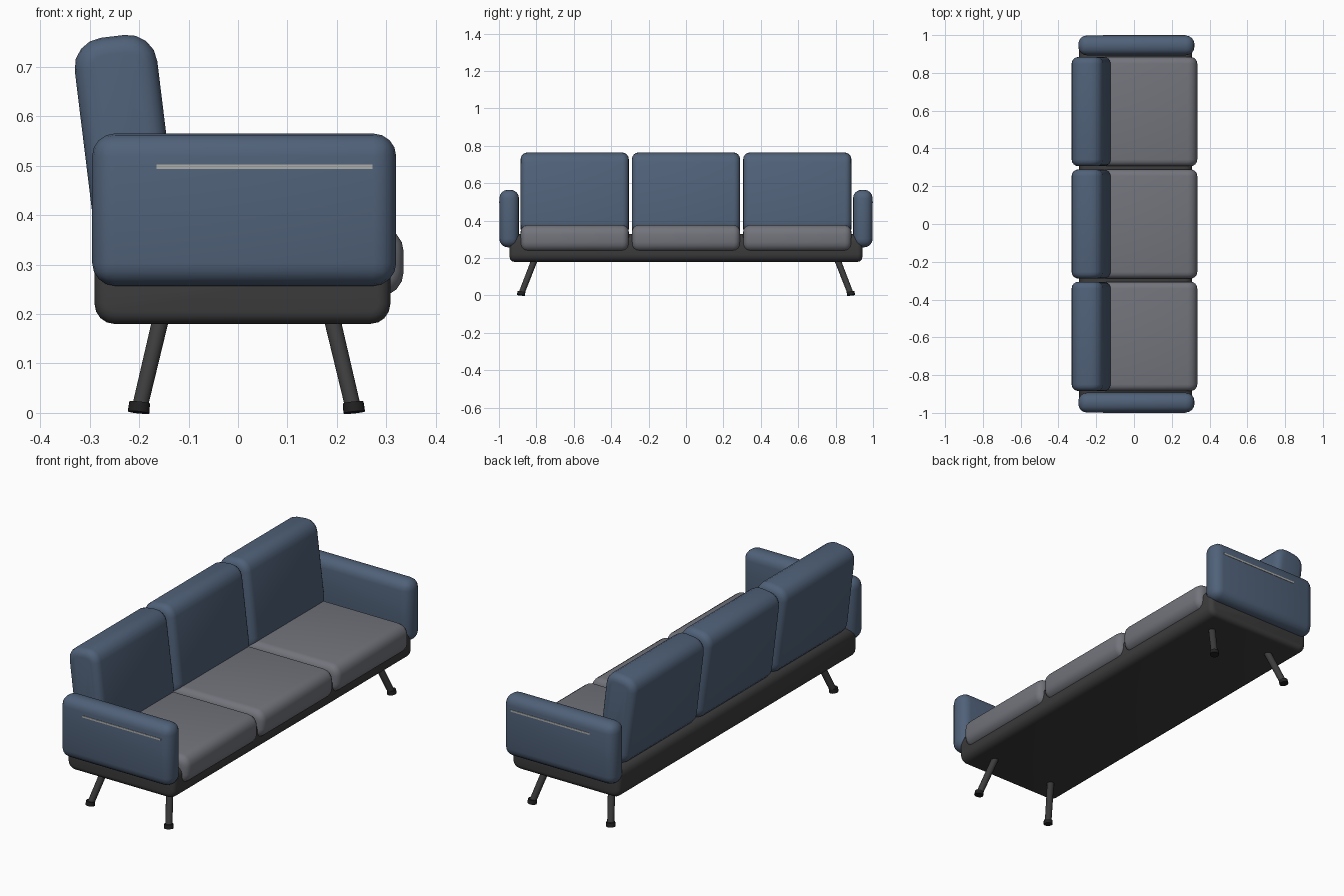
import bpy, bmesh, math
from mathutils import Vector, Matrix

if "Cube" in bpy.data.objects:
    bpy.data.objects.remove(bpy.data.objects["Cube"])


def material(name, rgb):
    m = bpy.data.materials.new(name)
    m.diffuse_color = (*rgb, 1)
    m.use_nodes = True
    m.node_tree.nodes["Principled BSDF"].inputs["Base Color"].default_value = m.diffuse_color
    return m


BLUE = material("blue_fabric", (0.08, 0.12, 0.19))
GREY = material("grey_fabric", (0.17, 0.175, 0.2))
DARK = material("dark_frame", (0.045, 0.045, 0.047))
BLACK = material("black_foot", (0.015, 0.015, 0.015))
METAL = material("metal_trim", (0.42, 0.42, 0.4))


def finish(bm, name, mat, angle=40):
    bmesh.ops.recalc_face_normals(bm, faces=bm.faces[:])
    me = bpy.data.meshes.new(name)
    bm.to_mesh(me)
    bm.free()
    me.materials.append(mat)
    ob = bpy.data.objects.new(name, me)
    bpy.context.collection.objects.link(ob)
    bpy.ops.object.select_all(action='DESELECT')
    ob.select_set(True)
    bpy.context.view_layer.objects.active = ob
    bpy.ops.object.shade_smooth_by_angle(angle=math.radians(angle))
    return ob


def block(name, mat, lo, hi, side_r=0, end_r=0, all_r=0, tilt=0):
    """Padded box: side_r rounds the edges along y, end_r the rims at both y ends."""
    lo, hi = Vector(lo), Vector(hi)
    size, centre = hi - lo, (lo + hi) / 2
    bm = bmesh.new()
    bmesh.ops.create_cube(bm, size=1)
    bmesh.ops.scale(bm, vec=size, verts=bm.verts)
    if all_r:
        bmesh.ops.bevel(bm, geom=bm.edges[:], offset=all_r, segments=4,
                        profile=0.5, affect='EDGES')
    if side_r:
        edges = [e for e in bm.edges if abs(e.verts[0].co.y - e.verts[1].co.y) > 0.01]
        bmesh.ops.bevel(bm, geom=edges, offset=side_r, segments=4,
                        profile=0.5, affect='EDGES')
    if end_r:
        h = size.y / 2 - 1e-4
        rims = [e for e in bm.edges if all(abs(v.co.y) > h for v in e.verts)
                and e.verts[0].co.y * e.verts[1].co.y > 0]
        bmesh.ops.bevel(bm, geom=rims, offset=end_r, segments=4,
                        profile=0.5, affect='EDGES')
    bm.transform(Matrix.Translation(centre) @ Matrix.Rotation(tilt, 4, 'Y'))
    return finish(bm, name, mat)


def rod(name, mat, a, b, r1, r2):
    a, b = Vector(a), Vector(b)
    d = b - a
    bm = bmesh.new()
    bmesh.ops.create_cone(bm, cap_ends=True, segments=16, radius1=r1, radius2=r2,
                          depth=d.length)
    bm.transform(Matrix.Translation((a + b) / 2)
                 @ d.to_track_quat('Z', 'Y').to_matrix().to_4x4())
    return finish(bm, name, mat)


# Base frame
block("base_frame", DARK, (-0.29, -0.943, 0.18), (0.308, 0.943, 0.328),
      side_r=0.04, end_r=0.025)

# Three seat and back cushions
for i, y in enumerate((-0.595, 0, 0.595), 1):
    block(f"seat_cushion_{i}", GREY, (-0.19, y - 0.289, 0.235), (0.335, y + 0.289, 0.376),
          side_r=0.05, end_r=0.035)
    block(f"back_cushion_{i}", BLUE, (-0.311, y - 0.289, 0.32), (-0.143, y + 0.289, 0.763),
          side_r=0.06, end_r=0.035, tilt=math.radians(-7))

# Arms, trim strips, legs and feet at both ends
for s, end in ((-1, "near"), (1, "far")):
    y0, y1 = sorted((s * 0.893, s * 0.998))
    block(f"arm_{end}", BLUE, (-0.295, y0, 0.257), (0.32, y1, 0.565), all_r=0.046)
    y0, y1 = sorted((s * 0.985, s * 1.0))
    block(f"arm_trim_{end}", METAL, (-0.165, y0, 0.493), (0.272, y1, 0.502))
    for side, xt, xb in (("front", 0.192, 0.233), ("back", -0.158, -0.199)):
        rod(f"{side}_leg_{end}", DARK, (xb, s * 0.88, 0.01), (xt - (xb - xt) * 0.1, s * 0.806, 0.2),
            0.016, 0.017)
        rod(f"{side}_foot_{end}", BLACK, (xb + (xb - xt) * 0.05, s * 0.882, 0),
            (xb, s * 0.88, 0.02), 0.022, 0.021).location.z = 0.001
